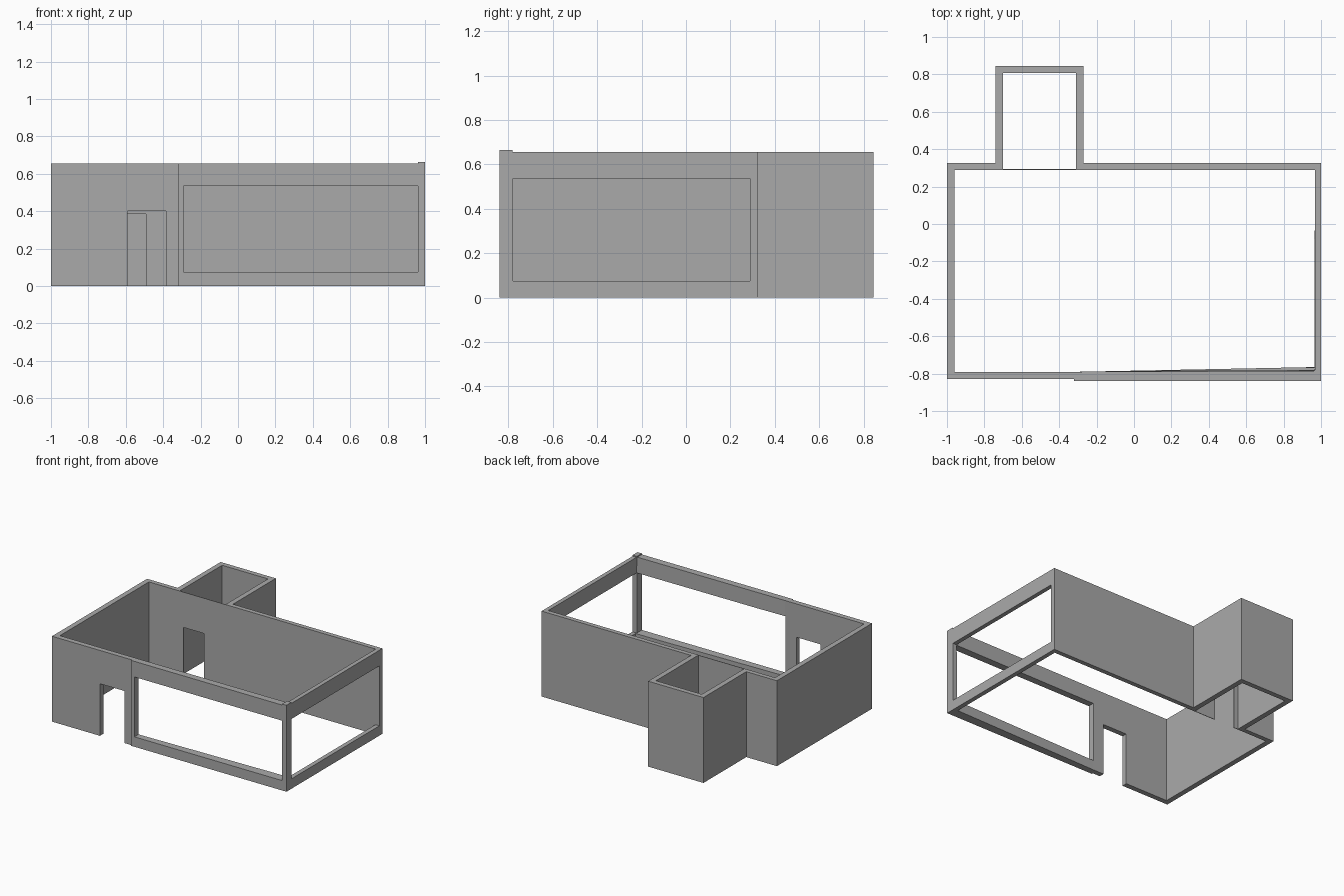
import bpy, bmesh

if "Cube" in bpy.data.objects:
    bpy.data.objects.remove(bpy.data.objects["Cube"])

HEIGHT = 0.656

grey = bpy.data.materials.new("wall grey")
grey.use_nodes = True
grey.diffuse_color = (0.4, 0.4, 0.4, 1)
grey.node_tree.nodes["Principled BSDF"].inputs["Base Color"].default_value = (0.4, 0.4, 0.4, 1)


def add_object(name, bm):
    bmesh.ops.recalc_face_normals(bm, faces=bm.faces)
    mesh = bpy.data.meshes.new(name)
    bm.to_mesh(mesh)
    bm.free()
    mesh.materials.append(grey)
    obj = bpy.data.objects.new(name, mesh)
    bpy.context.scene.collection.objects.link(obj)
    return obj


def box(name, x, y, z):
    bm = bmesh.new()
    bmesh.ops.create_cube(bm, size=1)
    for v in bm.verts:
        v.co = [r[0] if c < 0 else r[1] for r, c in zip((x, y, z), v.co)]
    return add_object(name, bm)


def cut(obj, name, x, y, z):
    """Cut a box-shaped opening and bake the result."""
    cutter = box(name, x, y, z)
    cutter.hide_render = True
    mod = obj.modifiers.new(name, "BOOLEAN")
    mod.operation = "DIFFERENCE"
    mod.solver = "EXACT"
    mod.object = cutter
    bpy.context.view_layer.update()
    result = bpy.data.meshes.new_from_object(
        obj.evaluated_get(bpy.context.evaluated_depsgraph_get()))
    obj.modifiers.clear()
    obj.data = result
    bpy.data.objects.remove(cutter)


# Wall plan: matching outer and inner loops, with the back alcove
outer = [(-1, -.83), (-.32, -.83), (-.32, -.84), (1, -.84), (1, .325),
         (-.27, .325), (-.27, .845), (-.74, .845), (-.74, .325), (-1, .325)]
inner = [(-.96, -.79), (-.32, -.79), (-.29, -.79), (.967, -.785), (.967, .29),
         (-.31, .29), (-.31, .807), (-.70, .807), (-.70, .29), (-.96, .29)]
# The front window wall thickens inward toward its foot at the corner
inner_foot = list(inner)
inner_foot[3] = (.965, -.765)

bm = bmesh.new()
rings = [[bm.verts.new((x, y, z)) for x, y in loop]
         for loop, z in ((outer, 0), (outer, HEIGHT), (inner, HEIGHT), (inner_foot, 0))]
for a, b in zip(rings, rings[1:] + rings[:1]):
    for i in range(len(a)):
        j = (i + 1) % len(a)
        bm.faces.new((a[i], a[j], b[j], b[i]))
walls = add_object("walls", bm)

# Openings in the outer walls
cut(walls, "front_door_opening", (-.592, -.385), (-.95, -.7), (-.1, .40))
cut(walls, "front_window_opening", (-.292, .963), (-.95, -.7), (.076, .536))
cut(walls, "side_window_opening", (.9, 1.1), (-.778, .287), (.076, .536))

# Thin partition in front of the alcove, with a doorway
partition = box("alcove_partition", (-.70, -.31), (.29, .294), (0, HEIGHT))
cut(partition, "alcove_door_opening", (-.665, -.492), (.2, .4), (-.1, .385))

# Raised cap on the corner post
box("corner_post_cap", (.963, 1), (-.84, -.78), (HEIGHT, .664))
